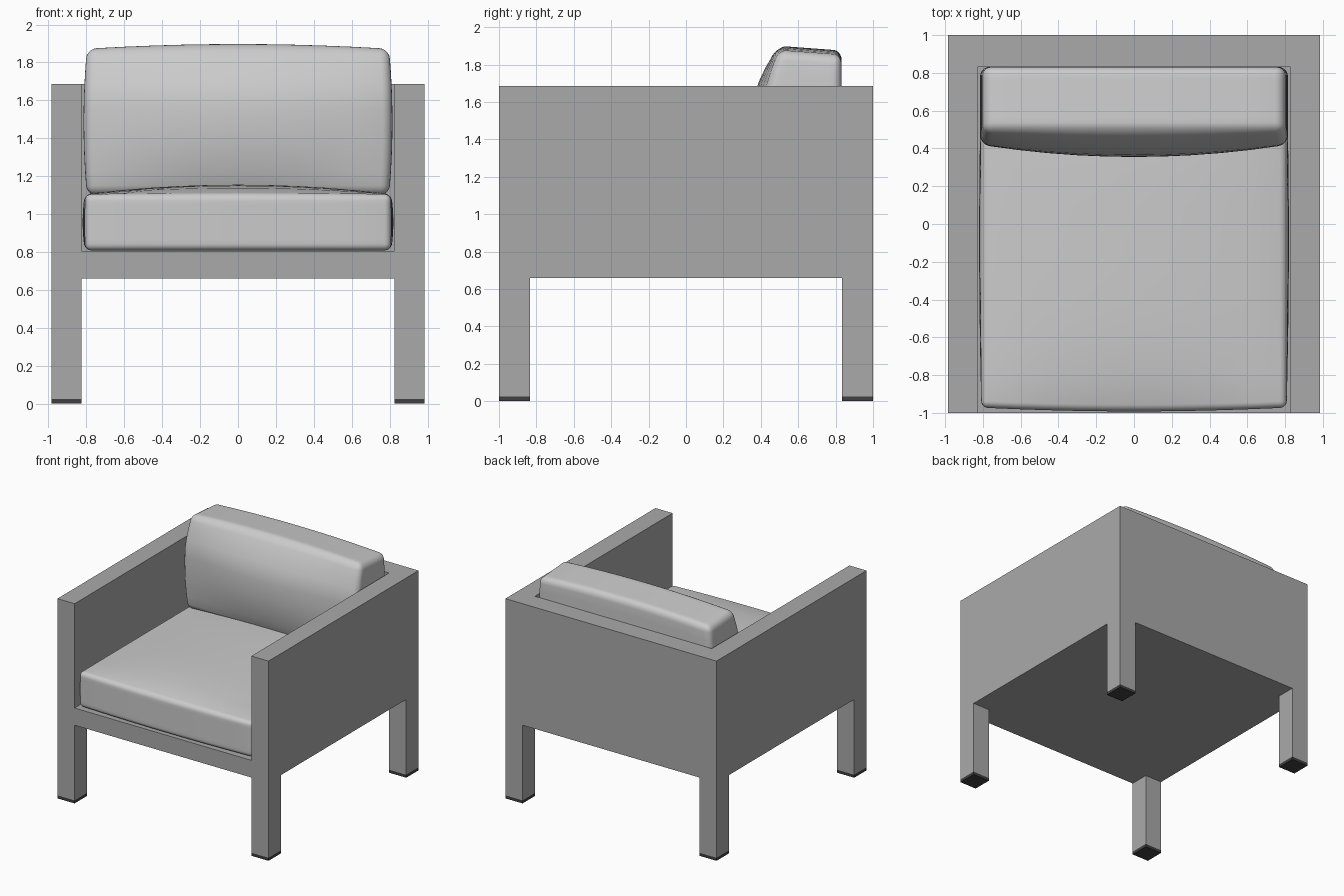
import bpy, bmesh
from mathutils import Vector

if "Cube" in bpy.data.objects:
    bpy.data.objects.remove(bpy.data.objects["Cube"])


def material(name, value):
    m = bpy.data.materials.new(name)
    m.diffuse_color = (value, value, value, 1)
    m.use_nodes = True
    m.node_tree.nodes["Principled BSDF"].inputs["Base Color"].default_value = m.diffuse_color
    return m


FRAME = material("dark_grey", 0.4)
FOOT = material("black_rubber", 0.05)


def link(name, bm, mat=None):
    bmesh.ops.recalc_face_normals(bm, faces=bm.faces)
    me = bpy.data.meshes.new(name)
    bm.to_mesh(me)
    bm.free()
    ob = bpy.data.objects.new(name, me)
    bpy.context.collection.objects.link(ob)
    if mat:
        me.materials.append(mat)
    return ob


def box_bm(lo, hi):
    lo, hi = Vector(lo), Vector(hi)
    bm = bmesh.new()
    bmesh.ops.create_cube(bm, size=1)
    bmesh.ops.scale(bm, vec=hi - lo, verts=bm.verts)
    bmesh.ops.translate(bm, vec=(lo + hi) / 2, verts=bm.verts)
    return bm


def side_panel(name, x0, x1):
    # arm and both legs as one outline in the YZ plane
    outline = [(-1, .025), (-.835, .025), (-.835, .66), (.835, .66),
               (.835, .025), (1, .025), (1, 1.685), (-1, 1.685)]
    bm = bmesh.new()
    face = bm.faces.new([bm.verts.new((x0, y, z)) for y, z in outline])
    ext = bmesh.ops.extrude_face_region(bm, geom=[face])["geom"]
    verts = [g for g in ext if isinstance(g, bmesh.types.BMVert)]
    bmesh.ops.translate(bm, vec=(x1 - x0, 0, 0), verts=verts)
    return link(name, bm, FRAME)


def cushion(name, lo, hi, radius, warp, cuts=10):
    # rounded box, sliced into a grid and then puffed by the warp function
    lo, hi = Vector(lo), Vector(hi)
    bm = box_bm(lo, hi)
    bmesh.ops.bevel(bm, geom=bm.edges[:], offset=radius, segments=5,
                    profile=0.5, affect='EDGES')
    for axis in range(3):
        normal = Vector((0, 0, 0))
        normal[axis] = 1
        a, b = lo[axis] + radius, hi[axis] - radius
        for i in range(1, cuts):
            co = normal * (a + (b - a) * i / cuts)
            bmesh.ops.bisect_plane(
                bm, geom=bm.verts[:] + bm.edges[:] + bm.faces[:],
                plane_co=co, plane_no=normal, dist=1e-5)
    mid, half = (lo + hi) / 2, (hi - lo) / 2
    for v in bm.verts:
        d = v.co - mid
        v.co += Vector(warp(d.x / half.x, d.y / half.y, d.z / half.z))
    ob = link(name, bm)
    for p in ob.data.polygons:
        p.use_smooth = True
    return ob


def seat_warp(u, v, w):
    return (.012 * u * (1 - v * v) * (1 - w * w),
            .02 * v * (1 - u * u),
            .05 * (w + 1) / 2 * (1 - u * u) * (1 - v ** 4))


def back_warp(u, v, w):
    front = (1 - v) / 2
    t = max(0, (w - .3) / .7)
    return (.018 * u * (1 - w * w),
            front * (.075 * t ** 1.3 - .065 * (1 - u * u) * (1 - w * w)
                     + .02 * max(0, -w) ** 2),
            (w + 1) / 2 * (.025 * (1 - u * u) - .025 * (1 + v) / 2))


# frame
side_panel("left_side", -.985, -.825)
side_panel("right_side", .825, .985)
link("back_panel", box_bm((-.825, .835, .66), (.825, 1, 1.685)), FRAME)
link("seat_base", box_bm((-.825, -1, .66), (.825, .835, .805)), FRAME)

# feet
for sx, side in ((-1, "left"), (1, "right")):
    for sy, end in ((-1, "front"), (1, "back")):
        cx, cy = sx * .905, sy * .9175
        link(f"{end}_{side}_foot",
             box_bm((cx - .08, cy - .0825, 0), (cx + .08, cy + .0825, .025)), FOOT)

# cushions
cushion("seat_cushion", (-.808, -.972, .808), (.808, .812, 1.105), .035, seat_warp)
cushion("back_cushion", (-.797, .42, 1.1), (.797, .832, 1.875), .05, back_warp)
